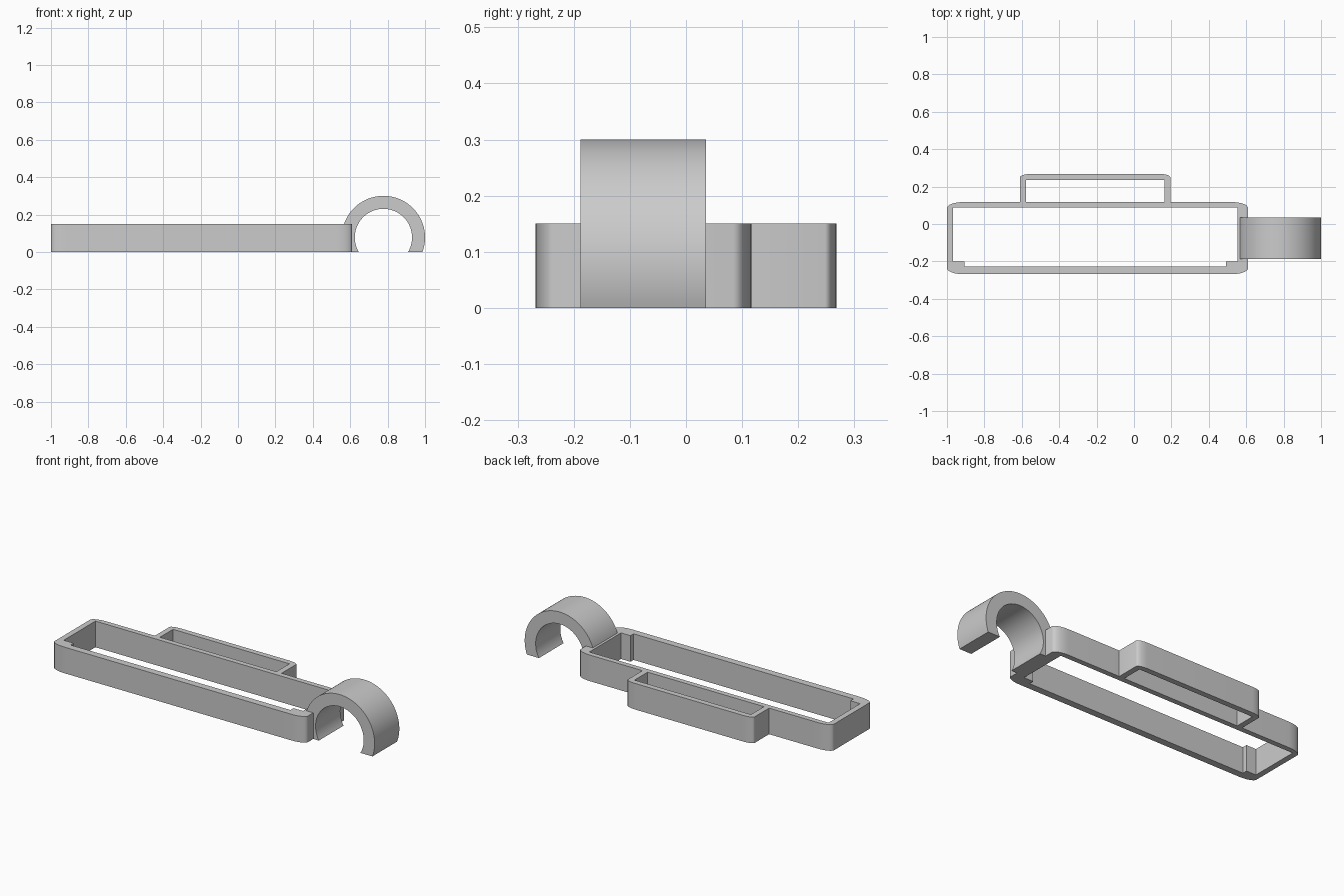
import bpy, bmesh
from math import sin, cos, pi, sqrt, atan2
from mathutils import Matrix

if "Cube" in bpy.data.objects:
    bpy.data.objects.remove(bpy.data.objects["Cube"])


def prism(name, loops, depth, matrix=Matrix()):
    """Extrude a flat outline (first loop) with optional holes (other loops)."""
    bm = bmesh.new()
    for pts in loops:
        vs = [bm.verts.new((x, y, 0)) for x, y in pts]
        for a, b in zip(vs, vs[1:] + vs[:1]):
            bm.edges.new((a, b))
    bmesh.ops.triangle_fill(bm, edges=bm.edges[:], use_beauty=True, normal=(0, 0, 1))
    top = bmesh.ops.extrude_face_region(bm, geom=bm.faces[:])["geom"]
    bmesh.ops.translate(bm, vec=(0, 0, depth),
                        verts=[g for g in top if isinstance(g, bmesh.types.BMVert)])
    bmesh.ops.recalc_face_normals(bm, faces=bm.faces[:])
    bm.transform(matrix)
    me = bpy.data.meshes.new(name)
    bm.to_mesh(me)
    bm.free()
    ob = bpy.data.objects.new(name, me)
    bpy.context.collection.objects.link(ob)
    bpy.context.view_layer.objects.active = ob
    ob.select_set(True)
    bpy.ops.object.shade_smooth_by_angle(angle=0.5)
    ob.select_set(False)
    return ob


def arc(cx, cy, rx, ry, a0, a1, n=8):
    return [(cx + rx * cos(a0 + (a1 - a0) * i / n),
             cy + ry * sin(a0 + (a1 - a0) * i / n)) for i in range(n + 1)]


# Long frame with the side pocket, as one outline with two openings
H = 0.15
L, R, F, B = -1.0, 0.61, -0.268, 0.117       # main frame limits
PL, PR, PB = -0.61, 0.195, 0.268             # side pocket limits
rx, ry, px, py = 0.085, 0.032, 0.06, 0.02    # flattened corner rounding
outline = (
    arc(L + rx, F + ry, rx, ry, pi, 1.5 * pi)
    + arc(R - rx, F + ry, rx, ry, 1.5 * pi, 2 * pi)
    + arc(R - rx, B - ry, rx, ry, 0, pi / 2)
    + [(PR, B)]
    + arc(PR - px, PB - py, px, py, 0, pi / 2)
    + arc(PL + px, PB - py, px, py, pi / 2, pi)
    + [(PL, B)]
    + arc(L + rx, B - ry, rx, ry, pi / 2, pi)
)
# Main opening, stepped by the two front corner tabs
opening = [(-0.967, -0.2), (-0.905, -0.2), (-0.905, -0.228), (0.493, -0.228),
           (0.493, -0.2), (0.553, -0.2), (0.553, 0.087), (-0.967, 0.087)]
pocket = [(-0.578, B), (0.162, B), (0.162, 0.236), (-0.578, 0.236)]
prism("frame_with_side_pocket", [outline, opening, pocket], H)

# Round clip: ring cut off flat at the ground
ro, ri, cx, cz = 0.2225, 0.153, 0.7775, 0.0775
ao = atan2(cz, sqrt(ro * ro - cz * cz))
ai = atan2(cz, sqrt(ri * ri - cz * cz))
ring = (arc(cx, cz, ro, ro, -ao, pi + ao, 64)
        + arc(cx, cz, ri, ri, pi + ai, -ai, 64))
prism("round_clip", [ring], 0.224,
      Matrix.Translation((0, 0.036, 0)) @ Matrix.Rotation(pi / 2, 4, 'X'))
